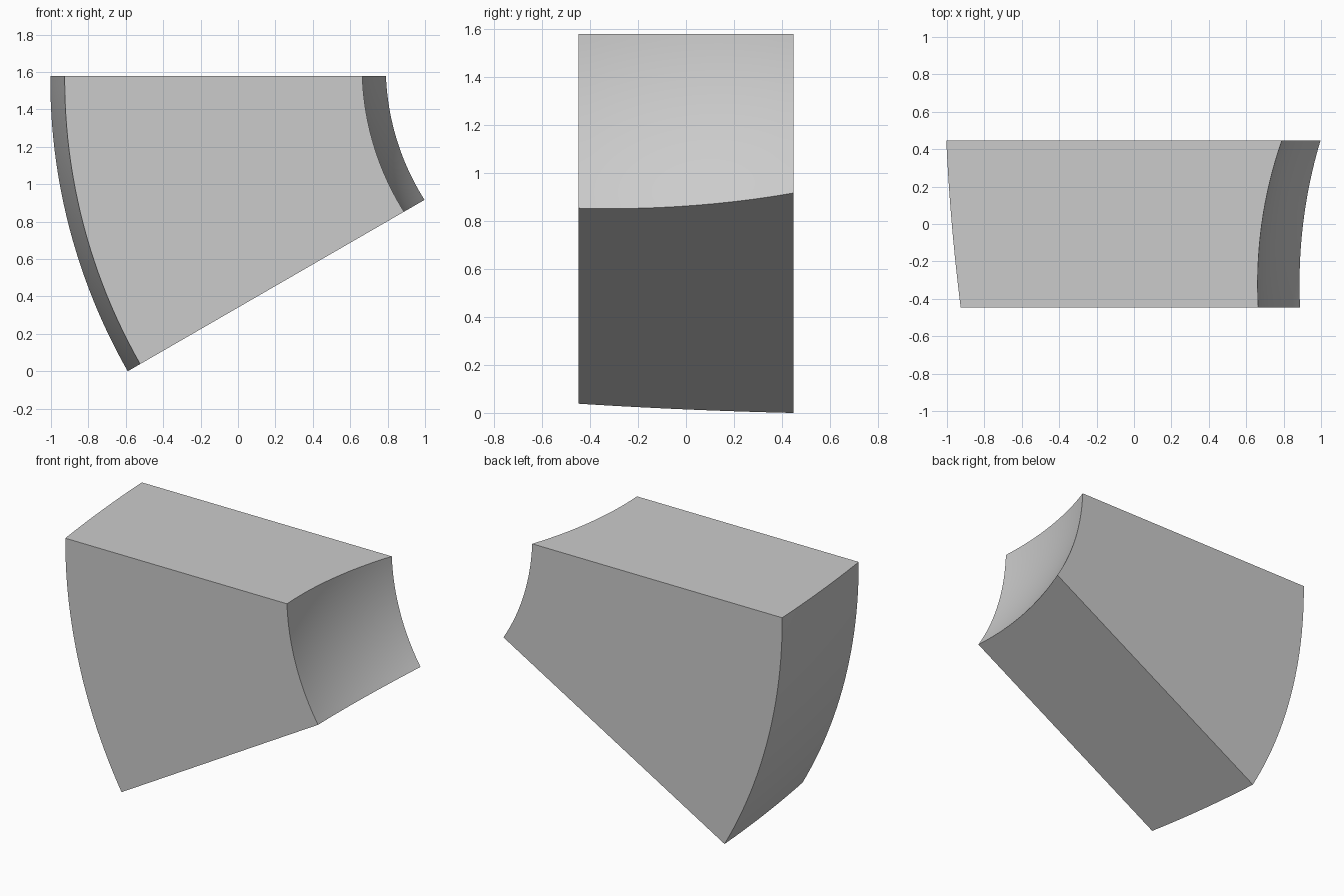
import bpy, bmesh, math

if "Cube" in bpy.data.objects:
    bpy.data.objects.remove(bpy.data.objects["Cube"])

AXIS_X, TOP_Z, HALF = 2.144, 1.578, 0.447   # sweep axis (along y) and half depth
SWEEP = math.radians(30)
N_ANG, N_Y, N_R = 24, 16, 4


def inner_radius(y, t):
    # hollow inner face: shallow arc across the depth, slightly tighter at the bottom
    curve = 2.33 - math.sqrt(2.33 ** 2 - (y + 0.32) ** 2)
    return 1.483 - 0.029 * t - curve


def outer_radius(y, t):
    # gently bulging, tapered outer face
    return 3.117 + 0.086 * y + 0.009 * t - 0.009 * (y / HALF) ** 2 + 0.001


def point(a, j, k):
    t, y, s = a / N_ANG, HALF * (2 * j / N_Y - 1), k / N_R
    r = inner_radius(y, t) * (1 - s) + outer_radius(y, t) * s
    ang = SWEEP * t
    return (AXIS_X - r * math.cos(ang), y, TOP_Z - r * math.sin(ang))


bm = bmesh.new()


def patch(fn, nu, nv, smooth):
    """Grid of quads over a two-parameter side of the wedge."""
    g = [[bm.verts.new(fn(u, v)) for v in range(nv + 1)] for u in range(nu + 1)]
    for u in range(nu):
        for v in range(nv):
            f = bm.faces.new((g[u][v], g[u + 1][v], g[u + 1][v + 1], g[u][v + 1]))
            f.smooth = smooth


# curved inner and outer faces
for k in (0, N_R):
    patch(lambda a, j: point(a, j, k), N_ANG, N_Y, True)
# flat front and back faces
for j in (0, N_Y):
    patch(lambda a, k: point(a, j, k), N_ANG, N_R, False)
# flat top and sloping bottom faces
for a in (0, N_ANG):
    patch(lambda j, k: point(a, j, k), N_Y, N_R, False)

bmesh.ops.remove_doubles(bm, verts=bm.verts, dist=1e-5)
bmesh.ops.recalc_face_normals(bm, faces=bm.faces)
mesh = bpy.data.meshes.new("wedge_block")
bm.to_mesh(mesh)
bm.free()

mat = bpy.data.materials.new("light grey")
mat.diffuse_color = (0.6, 0.6, 0.6, 1)
mat.use_nodes = True
mat.node_tree.nodes["Principled BSDF"].inputs["Base Color"].default_value = mat.diffuse_color
mesh.materials.append(mat)
obj = bpy.data.objects.new("wedge_block", mesh)
bpy.context.collection.objects.link(obj)

# smooth the curved faces, keep the corners sharp
bpy.context.view_layer.objects.active = obj
obj.select_set(True)
bpy.ops.object.shade_smooth_by_angle(angle=math.radians(30))
